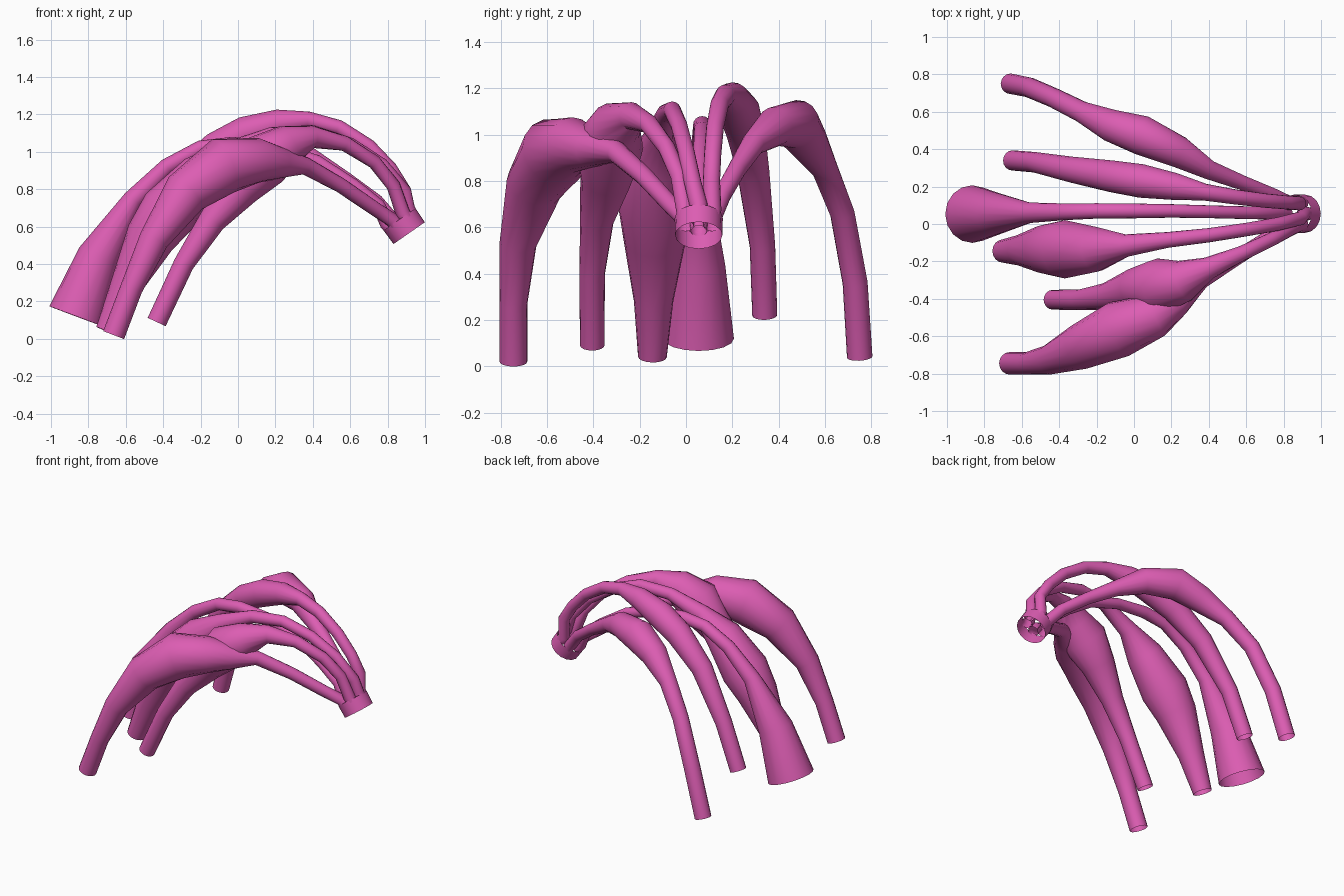
import bpy, bmesh, math
from mathutils import Vector

if "Cube" in bpy.data.objects:
    bpy.data.objects.remove(bpy.data.objects["Cube"])

pink = bpy.data.materials.new("pink")
pink.use_nodes = True
colour = (0.72, 0.11, 0.45, 1)
pink.diffuse_color = colour
bsdf = pink.node_tree.nodes["Principled BSDF"]
bsdf.inputs["Base Color"].default_value = colour
bsdf.inputs["Roughness"].default_value = 0.6

SIDES = 16
HUB = Vector((0.915, 0.055, 0.565))
UP = Vector((-0.57, 0, 0.82)).normalized()
OUT = Vector((0.82, 0, 0.57)).normalized()
SIDE = Vector((0, 1, 0))


def hub_point(degrees, radius, height):
    a = math.radians(degrees)
    return HUB + radius * (math.cos(a) * OUT + math.sin(a) * SIDE) + height * UP


def finish(name, bm):
    bmesh.ops.recalc_face_normals(bm, faces=bm.faces)
    mesh = bpy.data.meshes.new(name)
    bm.to_mesh(mesh)
    bm.free()
    mesh.materials.append(pink)
    obj = bpy.data.objects.new(name, mesh)
    bpy.context.collection.objects.link(obj)
    bpy.ops.object.select_all(action="DESELECT")
    obj.select_set(True)
    bpy.context.view_layer.objects.active = obj
    bpy.ops.object.shade_smooth_by_angle(angle=math.radians(40))


def bridge(bm, rings):
    for low, high in zip(rings, rings[1:]):
        for i in range(SIDES):
            j = (i + 1) % SIDES
            bm.faces.new((low[i], low[j], high[j], high[i]))


def strand(name, degrees, path):
    """Open tapered tube from the free end (first point) to its place on the hub."""
    stations = [(Vector(p[:3]), p[3]) for p in path]
    stations.append((hub_point(degrees, 0.068, 0.11), 0.039))
    stations.append((hub_point(degrees, 0.066, 0.07), 0.036))
    bm = bmesh.new()
    rings = []
    last = len(stations) - 1
    for k, (centre, radius) in enumerate(stations):
        before, after = stations[max(k - 1, 0)][0], stations[min(k + 1, last)][0]
        if 0 < k < last:
            tangent = (centre - before).normalized() + (after - centre).normalized()
        else:
            tangent = after - before
        tangent.normalize()
        across = (SIDE - tangent * SIDE.dot(tangent)).normalized()
        over = tangent.cross(across)
        ring = []
        for i in range(SIDES):
            a = math.tau * i / SIDES
            ring.append(bm.verts.new(centre + radius * (math.cos(a) * across + math.sin(a) * over)))
        rings.append(ring)
    bridge(bm, rings)
    finish(name, bm)


# Left outer strand
strand("back_outer_strand", 120, [
    (-.66, .75, .04, .055), (-.56, .73, .36, .054), (-.43, .675, .66, .053),
    (-.28, .60, .85, .057), (-.12, .525, .97, .088), (.04, .475, 1.045, .106),
    (.24, .385, 1.035, .085), (.40, .29, .96, .052), (.58, .22, .85, .04),
    (.74, .155, .735, .038)])

# Tallest strand
strand("back_inner_strand", 60, [
    (-.65, .34, .22, .054), (-.53, .33, .52, .055), (-.33, .29, .84, .07),
    (-.12, .255, 1.02, .085), (.04, .23, 1.10, .09), (.22, .20, 1.155, .072),
    (.38, .17, 1.17, .045), (.54, .145, 1.13, .04), (.70, .125, 1.03, .038),
    (.815, .115, .91, .037), (.885, .11, .80, .037)])

# Middle strand with a flared foot
strand("flared_strand", 180, [
    (-.865, .053, .12, .154), (-.745, .055, .44, .114), (-.56, .06, .745, .055),
    (-.38, .065, .92, .045), (-.20, .07, 1.02, .041), (-.03, .07, 1.04, .04),
    (.20, .07, 1.02, .036), (.42, .065, .95, .034), (.62, .06, .82, .034),
    (.75, .06, .715, .036)])

# Strand with a low swelling
strand("front_inner_strand", 0, [
    (-.70, -.145, .04, .062), (-.60, -.14, .28, .085), (-.47, -.135, .54, .134),
    (-.37, -.135, .68, .156), (-.20, -.135, .875, .12), (-.04, -.115, 1.0, .06),
    (.18, -.085, 1.09, .042), (.40, -.06, 1.105, .038), (.60, -.03, 1.04, .036),
    (.77, 0, .93, .036), (.89, .03, .79, .037)])

# Short strand with a high swelling
strand("front_short_strand", -60, [
    (-.435, -.405, .09, .053), (-.29, -.405, .40, .055), (-.14, -.385, .63, .073),
    (.01, -.345, .81, .112), (.14, -.333, .955, .15), (.27, -.303, 1.035, .112),
    (.40, -.235, 1.08, .06), (.57, -.16, 1.045, .041), (.73, -.085, .945, .037),
    (.83, -.03, .82, .037)])

# Right outer strand, the thickest
strand("front_outer_strand", -120, [
    (-.665, -.745, .02, .06), (-.57, -.745, .27, .06), (-.45, -.725, .53, .08),
    (-.28, -.655, .78, .124), (-.08, -.562, .925, .154), (.11, -.49, .955, .12),
    (.23, -.41, .94, .083), (.36, -.30, .925, .047), (.55, -.18, .82, .04),
    (.74, -.06, .69, .038)])

# Open collar where the strands meet
bm = bmesh.new()
collar = [[bm.verts.new(hub_point(360 * i / SIDES, radius, height)) for i in range(SIDES)]
          for radius, height in ((.102, 0), (.104, .09))]
bridge(bm, collar)
finish("hub_collar", bm)
